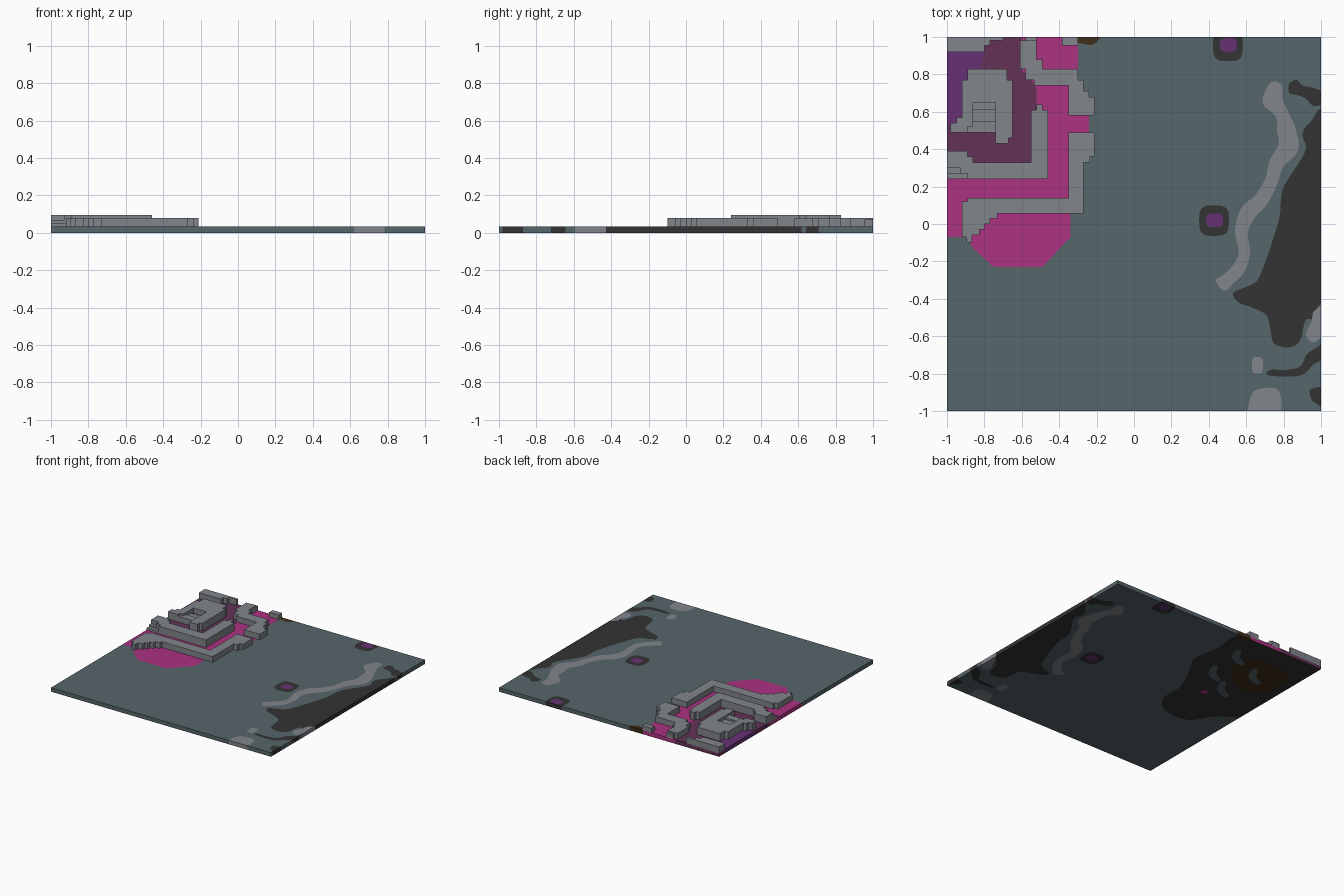
import bpy, bmesh, math
from mathutils import Vector
from mathutils.geometry import delaunay_2d_cdt

old = bpy.data.objects.get("Cube")
if old:
    bpy.data.objects.remove(old, do_unlink=True)

# Materials
def linear(c):
    c /= 255
    return c / 12.92 if c <= 0.04045 else ((c + 0.055) / 1.055) ** 2.4

COLOURS = {"ground_teal": (86, 102, 107), "stone_grey": (129, 133, 139),
           "dark_rock": (51, 51, 51), "magenta": (171, 50, 129),
           "plum": (99, 50, 87), "purple": (103, 49, 117), "brown": (62, 46, 24)}
MATS = {}
for name, rgb in COLOURS.items():
    m = bpy.data.materials.new(name)
    m.use_nodes = True
    col = [linear(c) for c in rgb] + [1]
    m.diffuse_color = col
    bsdf = m.node_tree.nodes["Principled BSDF"]
    bsdf.inputs["Base Color"].default_value = col
    bsdf.inputs["Roughness"].default_value = 0.9
    MATS[name] = m
ORDER = list(COLOURS)
TOP = 0.033

def finish(name, bm, mats):
    me = bpy.data.meshes.new(name)
    bm.to_mesh(me)
    bm.free()
    for m in mats:
        me.materials.append(MATS[m])
    ob = bpy.data.objects.new(name, me)
    bpy.context.collection.objects.link(ob)

# Outline helpers
def clamp(p):
    return (max(-1, min(1, p[0])), max(-1, min(1, p[1])))

def smooth(pts, steps=4):
    """Closed Catmull-Rom outline through the points."""
    out, n = [], len(pts)
    for i in range(n):
        a, b, c, d = (Vector(pts[(i + k) % n]) for k in (-1, 0, 1, 2))
        for s in range(steps):
            t = s / steps
            v = 0.5 * (2 * b + (c - a) * t + (2 * a - 5 * b + 4 * c - d) * t * t
                       + (3 * b - a - 3 * c + d) * t ** 3)
            out.append(tuple(v))
    return out

def ribbon(path):
    """Outline around a centre line of (x, y, half width)."""
    left, right = [], []
    for i, (x, y, w) in enumerate(path):
        p, q = path[max(i - 1, 0)], path[min(i + 1, len(path) - 1)]
        d = Vector((q[0] - p[0], q[1] - p[1])).normalized() * w
        left.append((x - d.y, y + d.x))
        right.append((x + d.y, y - d.x))
    return smooth(left + right[::-1])

def rounded(x, y, rx, ry):
    """Rounded square outline."""
    pts = []
    for i in range(20):
        c, s = math.cos(i * math.pi / 10), math.sin(i * math.pi / 10)
        pts.append((x + rx * math.copysign(abs(c) ** 0.6, c), y + ry * math.copysign(abs(s) ** 0.6, s)))
    return pts

def inside(x, y, poly):
    hit = False
    for (x1, y1), (x2, y2) in zip(poly, poly[1:] + poly[:1]):
        if (y1 > y) != (y2 > y) and x < (x2 - x1) * (y - y1) / (y2 - y1) + x1:
            hit = not hit
    return hit

# Painted ground patches, later ones lie over earlier ones
shared, fort, under = [], [], []

def patch(group, colour, pts):
    group.append((ORDER.index(colour), [clamp(p) for p in pts]))

# dark rock slopes on the right
patch(shared, "dark_rock", smooth([
    (1.02, .55), (.94, .54), (.9, .48), (.92, .41), (.89, .34), (.83, .25), (.79, .17), (.78, .05),
    (.75, -.06), (.71, -.18), (.66, -.3), (.59, -.34), (.53, -.37), (.56, -.42), (.64, -.45),
    (.71, -.49), (.73, -.57), (.75, -.64), (.83, -.66), (.89, -.62), (.92, -.51), (1.02, -.42)]))
patch(shared, "dark_rock", smooth([
    (.83, .75), (.87, .77), (.9, .74), (.95, .73), (1.02, .7), (1.02, .65), (.96, .63),
    (.92, .67), (.87, .69), (.83, .7)]))
patch(shared, "dark_rock", smooth([
    (1.03, -.64), (.93, -.69), (.89, -.76), (.81, -.78), (.73, -.78), (.72, -.81), (.89, -.81),
    (.96, -.75), (1.03, -.71)]))
patch(shared, "dark_rock", smooth([(1.03, -.88), (.95, -.88), (.94, -.91), (.96, -.95), (1.03, -.98)]))
# pale path and spots
patch(shared, "stone_grey", ribbon([
    (.76, .75, .03), (.74, .66, .055), (.79, .59, .035), (.815, .5, .05), (.825, .41, .055),
    (.76, .32, .04), (.735, .23, .035), (.68, .13, .04), (.61, .06, .045), (.575, -.04, .035),
    (.59, -.15, .03), (.565, -.23, .035), (.51, -.29, .035), (.46, -.33, .035)]))
patch(shared, "stone_grey", smooth([
    (1.02, -.43), (.96, -.47), (.95, -.52), (.92, -.58), (.935, -.62), (.97, -.63), (1.02, -.57)]))
patch(shared, "stone_grey", rounded(.66, -.755, .03, .045))
patch(shared, "stone_grey", smooth([
    (.62, -1.02), (.63, -.91), (.68, -.88), (.76, -.88), (.785, -.93), (.77, -1.02)]))
# small dark mounds with purple centres
for x, y, rx, ry in [(.428, .018, .08, .082), (.502, .955, .08, .085)]:
    patch(shared, "dark_rock", rounded(x, y, rx, ry))
    patch(shared, "purple", rounded(x + .003, y + .002, .045, .037))
# brown patch at the back edge
patch(shared, "brown", [(-.31, 1), (-.18, 1), (-.2, .97), (-.23, .955), (-.31, .97)])

# coloured terraces between the walls
patch(fort, "magenta", [
    (-1, -.07), (-.9, -.07), (-.86, -.13), (-.75, -.23), (-.49, -.23), (-.34, -.07), (-.34, .1),
    (-.3, .1), (-.3, .4), (-.24, .4), (-.24, .66), (-.3, .76), (-.3, 1), (-1, 1)])
patch(fort, "plum", [
    (-1, .35), (-.88, .35), (-.88, .33), (-.55, .33), (-.55, .5), (-.52, .56), (-.52, .72),
    (-.56, .79), (-.6, .82), (-.6, 1), (-1, 1)])
patch(fort, "purple", [(-1, .53), (-.93, .53), (-.9, .74), (-.82, .82), (-.8, .92), (-1, .92)])

# underside colouring below the terraces
patch(under, "dark_rock", smooth([
    (-1.02, .15), (-.85, -.05), (-.72, -.23), (-.5, -.23), (-.37, -.1), (-.36, .1), (-.28, .3),
    (-.17, .5), (-.2, .75), (-.25, 1.02), (-1.02, 1.02)]))
patch(under, "brown", smooth([(-.88, .4), (-.65, .42), (-.47, .58), (-.5, .76), (-.7, .82), (-.9, .74)]))
for x, y in [(-.62, .28), (-.42, .42), (-.68, .58), (-.4, .72)]:
    patch(under, "ground_teal", ribbon([(x - .1, y - .05, .02), (x, y, .03), (x + .06, y + .1, .02)]))
patch(under, "magenta", rounded(-.55, .17, .03, .025))

# Ground slab: outlines are cut into the top and bottom faces
def sheet(bm, patches, z, flip):
    verts, edges = [], []
    for pts in [[(-1, -1), (1, -1), (1, 1), (-1, 1)]] + [p for _, p in patches]:
        s, n = len(verts), len(pts)
        verts += [Vector(p) for p in pts]
        edges += [(s + i, s + (i + 1) % n) for i in range(n)]
    co, _, tris, *_ = delaunay_2d_cdt(verts, edges, [], 0, 1e-5)
    vs = [bm.verts.new((c.x, c.y, z)) for c in co]
    for t in tris:
        a, b, c = (co[i] for i in t)
        if abs((b - a).cross(c - a)) < 1e-9:
            continue
        f = bm.faces.new([vs[i] for i in (reversed(t) if flip else t)])
        mid = (a + b + c) / 3
        for colour, pts in patches:
            if inside(mid.x, mid.y, pts):
                f.material_index = colour

bm = bmesh.new()
sheet(bm, fort + shared, TOP, False)
for e in [e for e in bm.edges if e.is_boundary]:
    loop = e.link_loops[0]
    a, b = loop.vert, loop.link_loop_next.vert
    low = [bm.verts.new((v.co.x, v.co.y, 0)) for v in (a, b)]
    f = bm.faces.new([b, a, low[0], low[1]])
    f.material_index = loop.face.material_index
sheet(bm, under + shared, 0, True)
bmesh.ops.remove_doubles(bm, verts=bm.verts, dist=1e-5)
finish("ground_slab", bm, ORDER)

# Stone walls and steps
def wall(name, top, pts):
    bm = bmesh.new()
    f = bm.faces.new([bm.verts.new((x, y, TOP - .008)) for x, y in pts])
    r = bmesh.ops.extrude_face_region(bm, geom=[f])
    for v in r["geom"]:
        if isinstance(v, bmesh.types.BMVert):
            v.co.z = top
    bmesh.ops.recalc_face_normals(bm, faces=bm.faces)
    finish(name, bm, ["stone_grey"])

def block(name, top, x0, x1, y0, y1):
    wall(name, top, [(x0, y0), (x1, y0), (x1, y1), (x0, y1)])

wall("outer_wall_front", .08, [
    (-.92, -.07), (-.92, .12), (-.89, .12), (-.89, .14), (-.35, .14), (-.35, .49), (-.21, .49),
    (-.21, .36), (-.235, .36), (-.235, .33), (-.27, .33), (-.27, .055), (-.73, .055), (-.73, .03),
    (-.77, .03), (-.77, 0), (-.8, 0), (-.8, -.03), (-.825, -.03), (-.825, -.06), (-.865, -.06),
    (-.865, -.1), (-.895, -.1), (-.895, -.07)])
wall("outer_wall_back", .08, [
    (-.35, .58), (-.21, .58), (-.21, .68), (-.24, .68), (-.24, .71), (-.27, .71), (-.27, .77),
    (-.3, .77), (-.3, .83), (-.49, .83), (-.49, .88), (-.52, .88), (-.52, .98), (-.61, .98),
    (-.61, .83), (-.58, .83), (-.58, .77), (-.535, .77), (-.535, .74), (-.35, .74)])
wall("middle_wall", .095, [
    (-1, .3), (-.93, .3), (-.93, .27), (-.89, .27), (-.89, .24), (-.46, .24), (-.46, .61),
    (-.49, .61), (-.49, .64), (-.52, .64), (-.52, .61), (-.55, .61), (-.55, .33), (-.86, .33),
    (-.86, .36), (-.89, .36), (-.89, .39), (-1, .39)])
wall("inner_wall", .095, [
    (-.86, .83), (-.68, .83), (-.68, .77), (-.65, .77), (-.65, .46), (-.67, .46), (-.67, .43),
    (-.74, .43), (-.74, .65), (-.86, .65)])
wall("inner_wall_left", .095, [
    (-.86, .83), (-.89, .83), (-.89, .77), (-.92, .77), (-.92, .57), (-.95, .57), (-.95, .54),
    (-.98, .54), (-.98, .49), (-.89, .49), (-.89, .52), (-.86, .52)])
wall("back_corner_wall", .08, [
    (-1, .92), (-.8, .92), (-.8, .955), (-.77, .955), (-.77, .98), (-.7, .98), (-.7, 1), (-1, 1)])
block("back_wall_stub", .07, -.385, -.3, .955, 1)
block("back_wall_ledge", .07, -.58, -.52, .98, 1)

# steps in the middle of the inner wall and at the left of the middle wall
for i, (y0, y1) in enumerate([(.49, .55), (.55, .615), (.615, .65)]):
    block("inner_step_%d" % (i + 1), .08 - .014 * i, -.89 if i == 0 else -.86, -.74, y0, y1)
block("left_step_low", .05, -1, -.89, .24, .27)
block("left_step_high", .065, -1, -.93, .27, .3)
